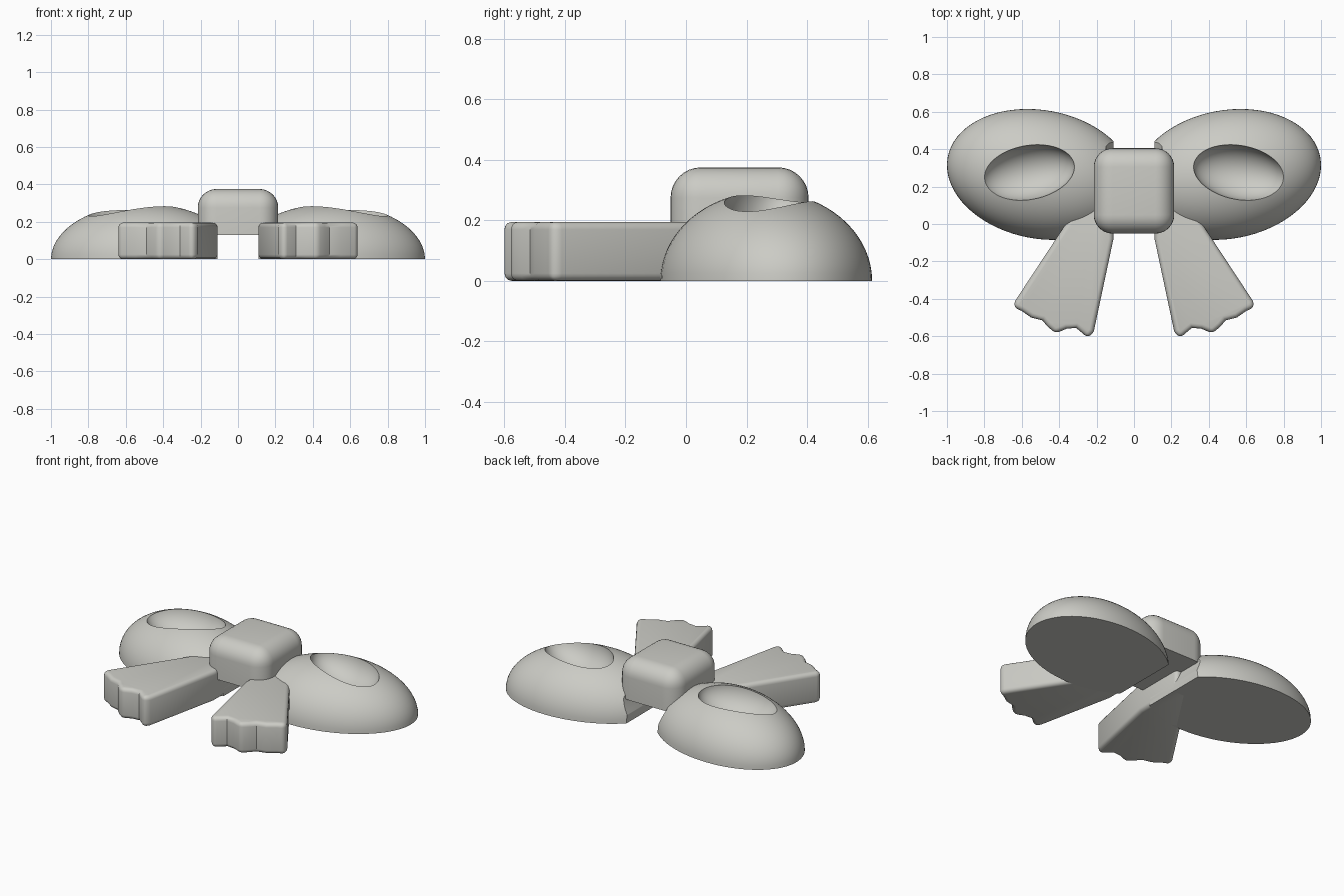
import bpy, bmesh, math
from mathutils import Matrix, Vector

if "Cube" in bpy.data.objects:
    bpy.data.objects.remove(bpy.data.objects["Cube"])

grey = bpy.data.materials.new("warm_grey")
grey.diffuse_color = (0.6, 0.6, 0.56, 1)
grey.use_nodes = True
grey.node_tree.nodes["Principled BSDF"].inputs["Base Color"].default_value = grey.diffuse_color


def add(name, bm):
    bmesh.ops.recalc_face_normals(bm, faces=bm.faces)
    me = bpy.data.meshes.new(name)
    bm.to_mesh(me)
    bm.free()
    ob = bpy.data.objects.new(name, me)
    bpy.context.collection.objects.link(ob)
    me.materials.append(grey)
    return ob


def ellipsoid(name, centre, radii, tilt, half=False):
    bm = bmesh.new()
    bmesh.ops.create_uvsphere(bm, u_segments=72, v_segments=36, radius=1)
    if half:
        bmesh.ops.bisect_plane(bm, geom=bm.verts[:] + bm.edges[:] + bm.faces[:], dist=1e-5,
                               plane_co=(0, 0, 0), plane_no=(0, 0, -1), clear_outer=True)
        bmesh.ops.holes_fill(bm, edges=[e for e in bm.edges if e.is_boundary], sides=0)
    bm.transform(Matrix.Translation(centre) @ Matrix.Rotation(tilt, 4, 'Z')
                 @ Matrix.Diagonal((*radii, 1)))
    return add(name, bm)


def prism(name, pts, to_3d, depth):
    bm = bmesh.new()
    face = bm.faces.new([bm.verts.new(to_3d(*p)) for p in pts])
    ext = bmesh.ops.extrude_face_region(bm, geom=[face])
    bmesh.ops.translate(bm, vec=Vector(depth),
                        verts=[v for v in ext["geom"] if isinstance(v, bmesh.types.BMVert)])
    return add(name, bm)


def cut(ob, cutter):
    mod = ob.modifiers.new("cut", 'BOOLEAN')
    mod.operation = 'DIFFERENCE'
    mod.solver = 'EXACT'
    mod.object = cutter
    cutter.hide_render = True
    cutter.hide_set(True)


def bevel(ob, width, segments, angle=40):
    mod = ob.modifiers.new("round", 'BEVEL')
    mod.width, mod.segments = width, segments
    mod.limit_method, mod.angle_limit = 'ANGLE', math.radians(angle)


def finish(ob, mirror=False, angle=35):
    """Apply modifiers, then smooth the result."""
    if mirror:
        ob.modifiers.new("mirror", 'MIRROR').use_mirror_merge = False
    bpy.context.view_layer.update()
    dg = bpy.context.evaluated_depsgraph_get()
    me = bpy.data.meshes.new_from_object(ob.evaluated_get(dg))
    ob.modifiers.clear()
    ob.data = me
    bpy.ops.object.select_all(action='DESELECT')
    ob.select_set(True)
    bpy.context.view_layer.objects.active = ob
    bpy.ops.object.shade_smooth_by_angle(angle=math.radians(angle))


# Helpers: dimple in each loop, and a flared channel under the knot
dimple = ellipsoid("dimple_cutter", (0.565, 0.275, 0.28), (0.25, 0.145, 0.15), math.radians(-11))
channel = prism("channel_cutter",
                [(-0.11, -0.01), (0.11, -0.01), (0.11, 0.05), (0.15, 0.14), (0.15, 0.4),
                 (-0.15, 0.4), (-0.11, 0.05)],
                lambda x, z: (x, -0.3, z), (0, 1.2, 0))

# Bow loops: tilted half ellipsoids with a hollow on top
loops = ellipsoid("bow_loops", (0.5, 0.265, 0), (0.5045, 0.3434, 0.295), math.radians(10.5), True)
cut(loops, dimple)
cut(loops, channel)
finish(loops, mirror=True)

# Ribbon tails with a wavy end
outline = [(0.11, 0.25), (0.11, -0.08), (0.215, -0.575), (0.245, -0.61), (0.31, -0.555),
           (0.36, -0.56), (0.42, -0.585), (0.465, -0.545), (0.49, -0.515), (0.55, -0.50),
           (0.60, -0.465), (0.645, -0.445), (0.635, -0.41), (0.2, 0.25)]
tails = prism("ribbon_tails", outline, lambda x, y: (x, y, 0), (0, 0, 0.195))
bevel(tails, 0.025, 4, 50)
finish(tails, mirror=True)

# Centre knot: rounded block, flat underneath
bm = bmesh.new()
bmesh.ops.create_cube(bm, size=1)
bm.transform(Matrix.Translation((0, 0.177, 0.2525)) @ Matrix.Diagonal((0.43, 0.456, 0.245, 1)))
rounded = [e for e in bm.edges if max(v.co.z for v in e.verts) > 0.3]
bmesh.ops.bevel(bm, geom=rounded, offset=0.1, segments=8, profile=0.5, affect='EDGES')
knot = add("knot", bm)
finish(knot)
